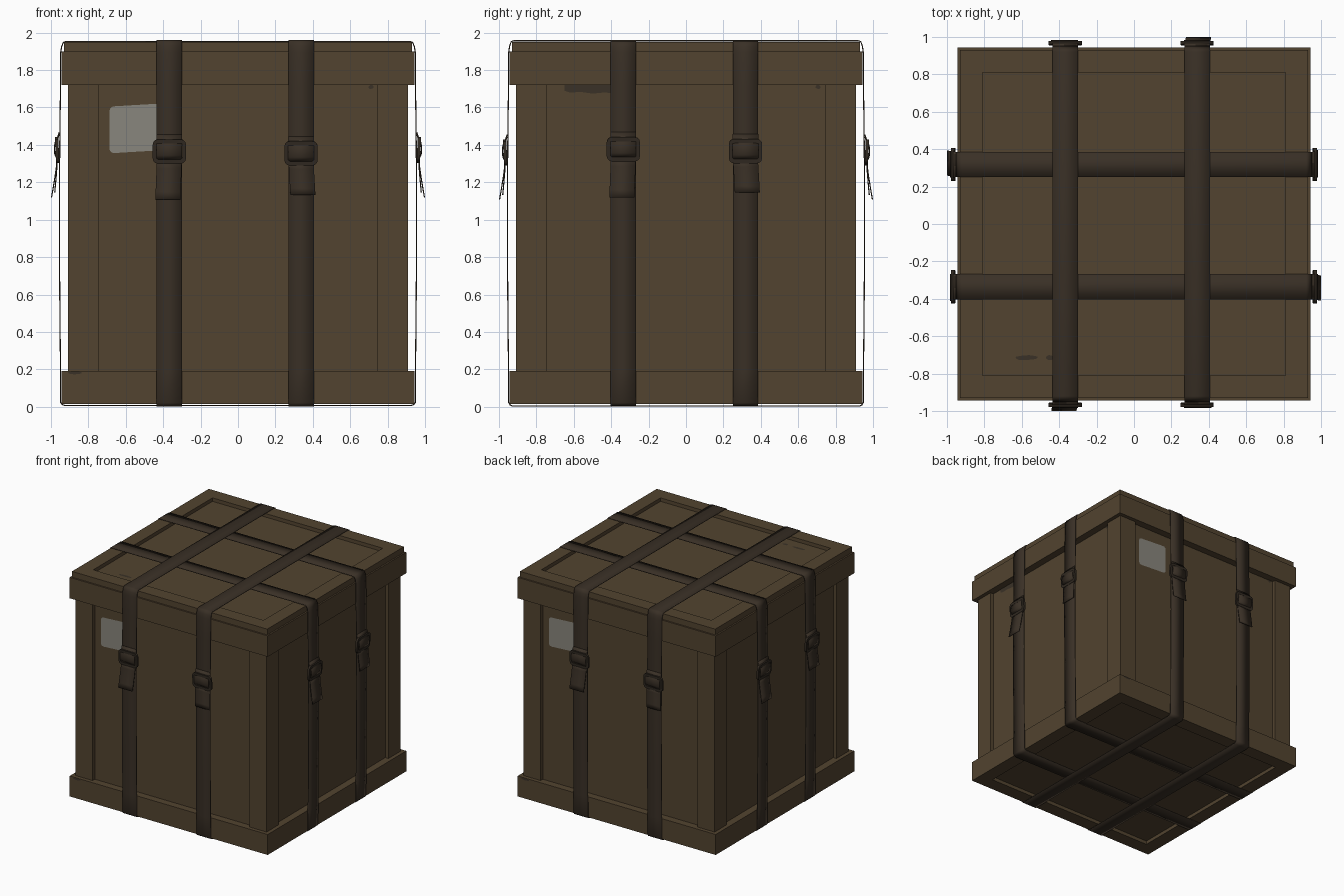
import bpy, bmesh, math, random
from mathutils import Matrix, Vector

if "Cube" in bpy.data.objects:
    bpy.data.objects.remove(bpy.data.objects["Cube"])

random.seed(4)


def material(name, rgb):
    m = bpy.data.materials.new(name)
    m.diffuse_color = (*rgb, 1)
    m.use_nodes = True
    m.node_tree.nodes["Principled BSDF"].inputs["Base Color"].default_value = m.diffuse_color
    return m


WOOD = material("brown_wood", (0.085, 0.057, 0.029))
STRAP = material("dark_strap", (0.041, 0.029, 0.019))
METAL = material("dark_buckle", (0.030, 0.022, 0.015))
LABEL = material("grey_label", (0.25, 0.24, 0.205))
CHIP = material("worn_patch", (0.042, 0.031, 0.020))


def finish(name, bm, mat, turn=0, smooth=False, thick=0):
    bmesh.ops.transform(bm, matrix=Matrix.Rotation(turn * math.pi / 2, 4, 'Z'), verts=bm.verts)
    bmesh.ops.recalc_face_normals(bm, faces=bm.faces)
    me = bpy.data.meshes.new(name)
    bm.to_mesh(me)
    bm.free()
    me.materials.append(mat)
    ob = bpy.data.objects.new(name, me)
    bpy.context.collection.objects.link(ob)
    if thick:
        s = ob.modifiers.new("thickness", 'SOLIDIFY')
        s.thickness = thick
        s.offset = 0
    if smooth:
        bpy.ops.object.select_all(action='DESELECT')
        ob.select_set(True)
        bpy.context.view_layer.objects.active = ob
        bpy.ops.object.shade_smooth_by_angle(angle=math.radians(40))
    return ob


def box(name, lo, hi, recess=0):
    """Box; recess = +1 / -1 sinks a panel into the top / bottom face."""
    bm = bmesh.new()
    bmesh.ops.create_cube(bm, size=1)
    for v in bm.verts:
        v.co = Vector([lo[i] + (v.co[i] + 0.5) * (hi[i] - lo[i]) for i in range(3)])
    if recess:
        bm.normal_update()
        f = [f for f in bm.faces if f.normal.z * recess > 0.9]
        bmesh.ops.inset_individual(bm, faces=f, thickness=0.168)
        bmesh.ops.inset_individual(bm, faces=f, thickness=0.001, depth=-0.03)
    return finish(name, bm, WOOD)


def ribbon(name, pts, width, mat, turn=0, closed=False, thick=0.006):
    """Strip through (u, out, z) centre points, facing the front before turning."""
    bm = bmesh.new()
    rows = []
    for u, d, z in pts:
        rows.append([bm.verts.new((u + s * width / 2, -d, z)) for s in (-1, 1)])
    for i in range(len(rows) if closed else len(rows) - 1):
        a, b = rows[i], rows[(i + 1) % len(rows)]
        bm.faces.new((a[0], a[1], b[1], b[0]))
    return finish(name, bm, mat, turn, True, thick)


def rounded(cx, cz, w, h, r, n=4):
    out = []
    for k, (sx, sz) in enumerate(((1, 1), (-1, 1), (-1, -1), (1, -1))):
        for i in range(n):
            a = (k + i / (n - 1)) * math.pi / 2
            out.append((cx + sx * (w / 2 - r) + r * math.cos(a),
                        cz + sz * (h / 2 - r) + r * math.sin(a)))
    return out


# Crate: recessed core, corner posts, base band, lid band and lid slab
box("recessed_side_panels", (-0.88, -0.88, 0.1), (0.88, 0.88, 1.8))
for sx in (-1, 1):
    for sy in (-1, 1):
        x, y = sorted((sx * 0.747, sx * 0.91)), sorted((sy * 0.747, sy * 0.91))
        box("corner_post", (x[0], y[0], 0.15), (x[1], y[1], 1.75))
box("base_band", (-0.943, -0.943, 0.014), (0.943, 0.943, 0.19), -1)
box("lid_band", (-0.943, -0.943, 1.72), (0.943, 0.943, 1.90))
box("lid_slab", (-0.93, -0.93, 1.89), (0.93, 0.93, 1.95), 1)

# Straps wrapped all the way round the crate
HALF = [(0.925, 0.0), (0.94, 0.006), (0.948, 0.022), (0.949, 0.19), (0.953, 0.6), (0.955, 1.0),
        (0.953, 1.4), (0.949, 1.72), (0.948, 1.895), (0.943, 1.925), (0.934, 1.948), (0.92, 1.953)]
WIDTH = 0.136
for u, turn in ((-0.367, 0), (0.337, 0), (-0.335, 1), (0.318, 1)):
    top = 0.004 if turn == 0 else 0.0
    low = 0.003 if turn == 0 else 0.006
    half = [(d, z + (top if z > 1.9 else low if z < 0.01 else 0)) for d, z in HALF]
    loop = [(u, d, z) for d, z in half] + [(u, -d, z) for d, z in reversed(half)]
    ribbon("strap", loop, WIDTH, STRAP, turn, True)


def buckle(u, z, drop, lean, reach, turn):
    # frame ring with two bars, tilted slightly outward
    bm = bmesh.new()
    outer, inner = rounded(0, 0, 0.178, 0.13, 0.028), rounded(0, 0, 0.138, 0.085, 0.012)
    n = len(outer)
    rings = [[bm.verts.new((p[0], y, p[1])) for p in ring]
             for ring, y in ((outer, -0.009), (inner, -0.009), (inner, 0.009), (outer, 0.009))]
    for k in range(4):
        a, b = rings[k], rings[(k + 1) % 4]
        for i in range(n):
            bm.faces.new((a[i], a[(i + 1) % n], b[(i + 1) % n], b[i]))
    tilt = Matrix.Translation((u, -0.967, z)) @ Matrix.Rotation(math.radians(3), 4, 'X')
    bmesh.ops.transform(bm, matrix=tilt, verts=bm.verts)
    finish("buckle_frame", bm, METAL, turn, True)
    # strap woven over the bar
    ribbon("buckle_loop", [(u, 0.956, z + 0.09), (u, 0.966, z + 0.06), (u, 0.978, z + 0.035),
                           (u, 0.982, z + 0.01), (u, 0.979, z - 0.02), (u, 0.966, z - 0.045)],
           0.137, STRAP, turn)
    # loose tail hanging outward
    zt = z - 0.05
    ribbon("strap_tail", [(u + lean * t, 0.966 + (reach - 0.966) * t ** 1.2, zt - drop * t)
                          for t in (0, 0.2, 0.4, 0.6, 0.8, 1)], 0.134, STRAP, turn)


# Two buckles on every side
for turn, (ua, ub) in enumerate(((-0.367, 0.337), (-0.335, 0.318), (-0.337, 0.367), (-0.318, 0.335))):
    odd = turn % 2
    buckle(ua, 1.365 + 0.012 * odd, 0.208, -0.008, 0.997, turn)
    buckle(ub, 1.355 + 0.012 * odd, 0.172, 0.010, 0.98, turn)


def plate(name, outline, d, mat, turn):
    bm = bmesh.new()
    bm.faces.new([bm.verts.new((u, -d, z)) for u, z in outline])
    return finish(name, bm, mat, turn)


def blob(u0, u1, z0, z1, n=14):
    pts = []
    for i in range(n):
        a, r = 2 * math.pi * i / n, random.uniform(0.75, 1.0)
        pts.append(((u0 + u1) / 2 + (u1 - u0) / 2 * math.cos(a) * (0.5 + r / 2),
                    (z0 + z1) / 2 + (z1 - z0) / 2 * math.sin(a) * r))
    return pts


# Paper labels and worn patches, repeated on opposite sides
for turn in (0, 2):
    lab = [(u, z + 0.06 * (u + 0.55)) for u, z in rounded(-0.545, 1.488, 0.285, 0.25, 0.025)]
    plate("paper_label", lab, 0.884, LABEL, turn)
    plate("worn_patch", blob(-0.91, -0.83, 0.172, 0.19), 0.946, CHIP, turn)
    plate("worn_patch", blob(0.697, 0.725, 1.697, 1.722), 0.883, CHIP, turn)
for turn in (1, 3):
    plate("worn_patch", [(-0.65, 1.722), (-0.65, 1.69), (-0.62, 1.68), (-0.56, 1.683), (-0.50, 1.674),
                         (-0.44, 1.68), (-0.38, 1.676), (-0.38, 1.722)], 0.883, CHIP, turn)
    plate("worn_patch", blob(0.692, 0.72, 1.697, 1.722), 0.883, CHIP, turn)
for x0, x1 in ((-0.64, -0.51), (-0.475, -0.42)):
    bm = bmesh.new()
    bm.faces.new([bm.verts.new((u, y, 1.923)) for u, y in blob(x0, x1, -0.73, -0.70)])
    finish("lid_worn_patch", bm, CHIP)
